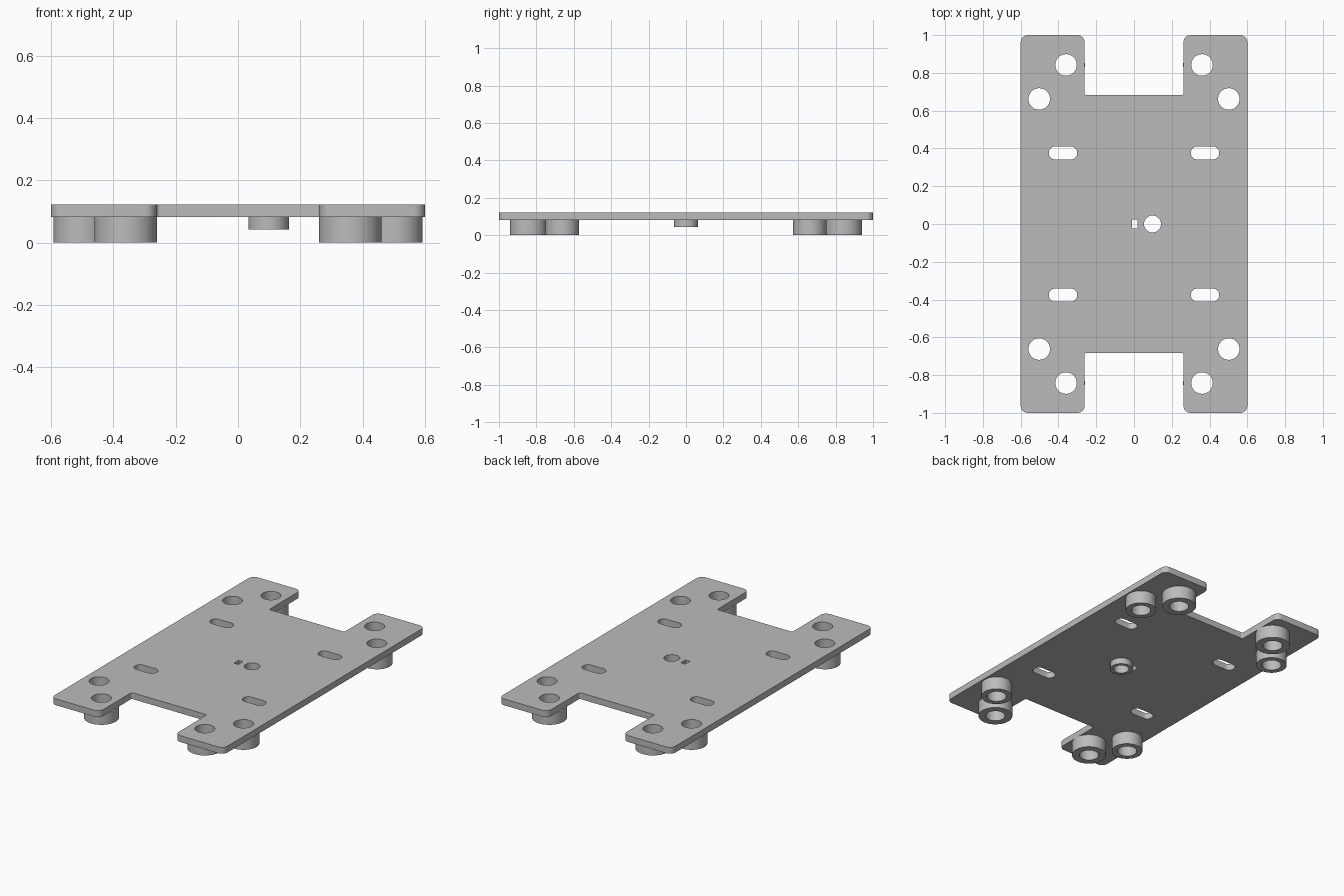
import bpy
import math

default = bpy.data.objects.get("Cube")
if default:
    bpy.data.objects.remove(default, do_unlink=True)

grey = bpy.data.materials.new("plain grey")
grey.use_nodes = True
COLOUR = (0.5, 0.5, 0.5, 1)
grey.diffuse_color = COLOUR
grey.node_tree.nodes["Principled BSDF"].inputs["Base Color"].default_value = COLOUR

PLATE_BOTTOM, PLATE_TOP = 0.082, 0.122


def circle(cx, cy, r, n=48):
    return [(cx + r * math.cos(2 * math.pi * i / n),
             cy + r * math.sin(2 * math.pi * i / n)) for i in range(n)]


def rounded(corners, steps=8):
    """Round each (x, y, radius) right-angled corner of a closed outline."""
    pts = []
    for i, (x, y, r) in enumerate(corners):
        if r == 0:
            pts.append((x, y))
            continue
        px, py, _ = corners[i - 1]
        nx, ny, _ = corners[(i + 1) % len(corners)]
        da, db = math.hypot(px - x, py - y), math.hypot(nx - x, ny - y)
        a = ((px - x) / da, (py - y) / da)
        b = ((nx - x) / db, (ny - y) / db)
        for k in range(steps + 1):
            t = math.pi / 2 * k / steps
            u, v = r * (1 - math.sin(t)), r * (1 - math.cos(t))
            pts.append((x + a[0] * u + b[0] * v, y + a[1] * u + b[1] * v))
    return pts


def box_outline(cx, cy, hx, hy, r=0):
    return rounded([(cx + sx * hx, cy + sy * hy, r)
                    for sx, sy in ((-1, -1), (1, -1), (1, 1), (-1, 1))])


def extruded(name, outlines, z0, z1):
    """Flat filled outline with holes, extruded between two heights."""
    curve = bpy.data.curves.new(name, "CURVE")
    curve.dimensions = "2D"
    curve.fill_mode = "BOTH"
    curve.extrude = (z1 - z0) / 2
    for pts in outlines:
        spline = curve.splines.new("POLY")
        spline.points.add(len(pts) - 1)
        for p, (x, y) in zip(spline.points, pts):
            p.co = (x, y, 0, 1)
        spline.use_cyclic_u = True
    obj = bpy.data.objects.new(name, curve)
    obj.location.z = (z0 + z1) / 2
    bpy.context.collection.objects.link(obj)
    bpy.ops.object.select_all(action="DESELECT")
    obj.select_set(True)
    bpy.context.view_layer.objects.active = obj
    bpy.ops.object.convert(target="MESH")
    obj = bpy.context.view_layer.objects.active
    bpy.ops.object.mode_set(mode="EDIT")
    bpy.ops.mesh.select_all(action="SELECT")
    bpy.ops.mesh.remove_doubles(threshold=0.0001)
    bpy.ops.mesh.normals_make_consistent(inside=False)
    bpy.ops.object.mode_set(mode="OBJECT")
    obj.data.materials.clear()
    obj.data.materials.append(grey)
    bpy.ops.object.shade_smooth_by_angle(angle=math.radians(30))
    return obj


# H-shaped plate outline: one quarter mirrored around
quarter = [(0.6, 1, 0.038), (0.262, 1, 0.038), (0.262, 0.682, 0.012)]
mirror = lambda pts, sx, sy: [(x * sx, y * sy, r) for x, y, r in pts]
outline = (quarter + mirror(quarter, -1, 1)[::-1]
           + mirror(quarter, -1, -1) + mirror(quarter, 1, -1)[::-1])
holes = [rounded(outline)]

# Corner spacers and slots, repeated in all four quarters
spacers = [("inner", 0.36, 0.842, 0.1), ("outer", 0.502, 0.662, 0.09)]
BORE = 0.057
for sx, side in ((1, "left"), (-1, "right")):
    for sy, end in ((-1, "front"), (1, "back")):
        holes.append(box_outline(sx * 0.376, sy * 0.376, 0.075, 0.035, 0.034))
        for label, x, y, r in spacers:
            holes.append(circle(sx * x, sy * y, BORE))
            extruded(f"{label}_spacer_{end}_{side}",
                     [circle(sx * x, sy * y, r), circle(sx * x, sy * y, BORE)],
                     0, PLATE_BOTTOM)

# Centre bushing with its hole and the small key slot beside it
holes.append(circle(0.098, 0, 0.045))
holes.append(box_outline(0.004, 0, 0.015, 0.024))
extruded("centre_bushing", [circle(0.098, 0, 0.065), circle(0.098, 0, 0.045)],
         0.043, PLATE_BOTTOM)

extruded("base_plate", holes, PLATE_BOTTOM, PLATE_TOP)
